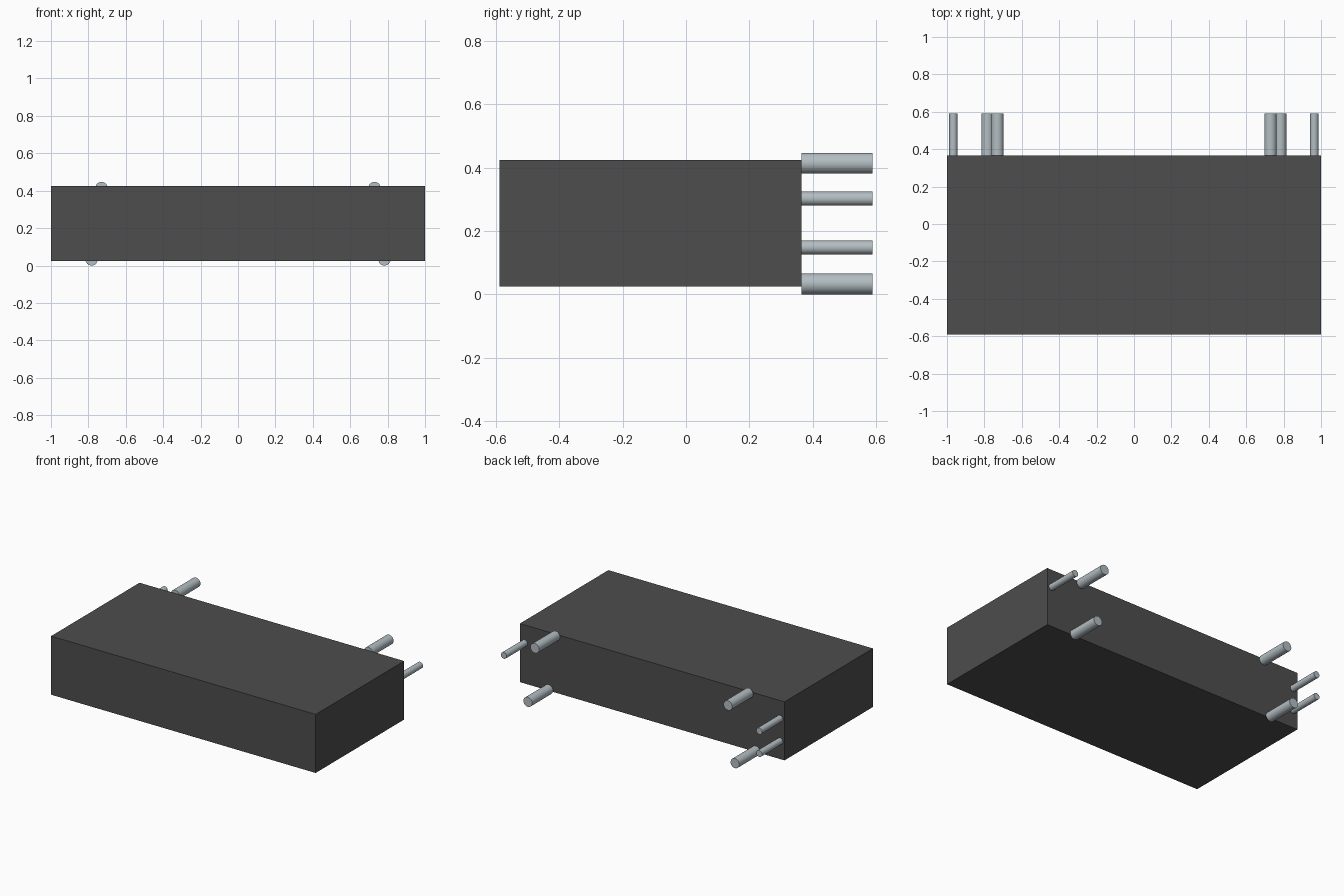
import bpy
import math

if "Cube" in bpy.data.objects:
    bpy.data.objects.remove(bpy.data.objects["Cube"], do_unlink=True)


def make_material(name, rgb):
    m = bpy.data.materials.new(name)
    m.use_nodes = True
    m.diffuse_color = (*rgb, 1)
    m.node_tree.nodes["Principled BSDF"].inputs["Base Color"].default_value = (*rgb, 1)
    return m


dark = make_material("dark grey plastic", (0.075, 0.075, 0.075))
metal = make_material("pale steel", (0.45, 0.51, 0.54))

BACK, TIP = 0.365, 0.59  # rear face of the body, and the pin ends

# Body block
bpy.ops.mesh.primitive_cube_add(size=1, location=(0, (BACK - TIP) / 2, 0.225))
body = bpy.context.object
body.name = "body"
body.scale = (2, BACK + TIP, 0.4)
bpy.ops.object.transform_apply(location=False, rotation=False, scale=True)
body.data.materials.append(dark)


def pin(name, x, z, radius):
    """Round pin standing out of the rear face."""
    bpy.ops.mesh.primitive_cylinder_add(
        vertices=32, radius=radius, depth=TIP - BACK,
        location=(x, (BACK + TIP) / 2, z), rotation=(math.pi / 2, 0, 0))
    ob = bpy.context.object
    ob.name = name
    ob.data.materials.append(metal)
    bpy.ops.object.shade_smooth_by_angle(angle=math.radians(40))


# Thick pins, mirrored left and right
for side, s in (("left", 1), ("right", -1)):
    pin(f"{side}_upper_thick_pin", s * 0.73, 0.414, 0.033)
    pin(f"{side}_lower_thick_pin", s * 0.783, 0.033, 0.033)

# Thin pins: one on the left, two on the right
pin("left_thin_pin", 0.964, 0.302, 0.022)
pin("right_upper_thin_pin", -0.966, 0.302, 0.022)
pin("right_lower_thin_pin", -0.966, 0.148, 0.022)
